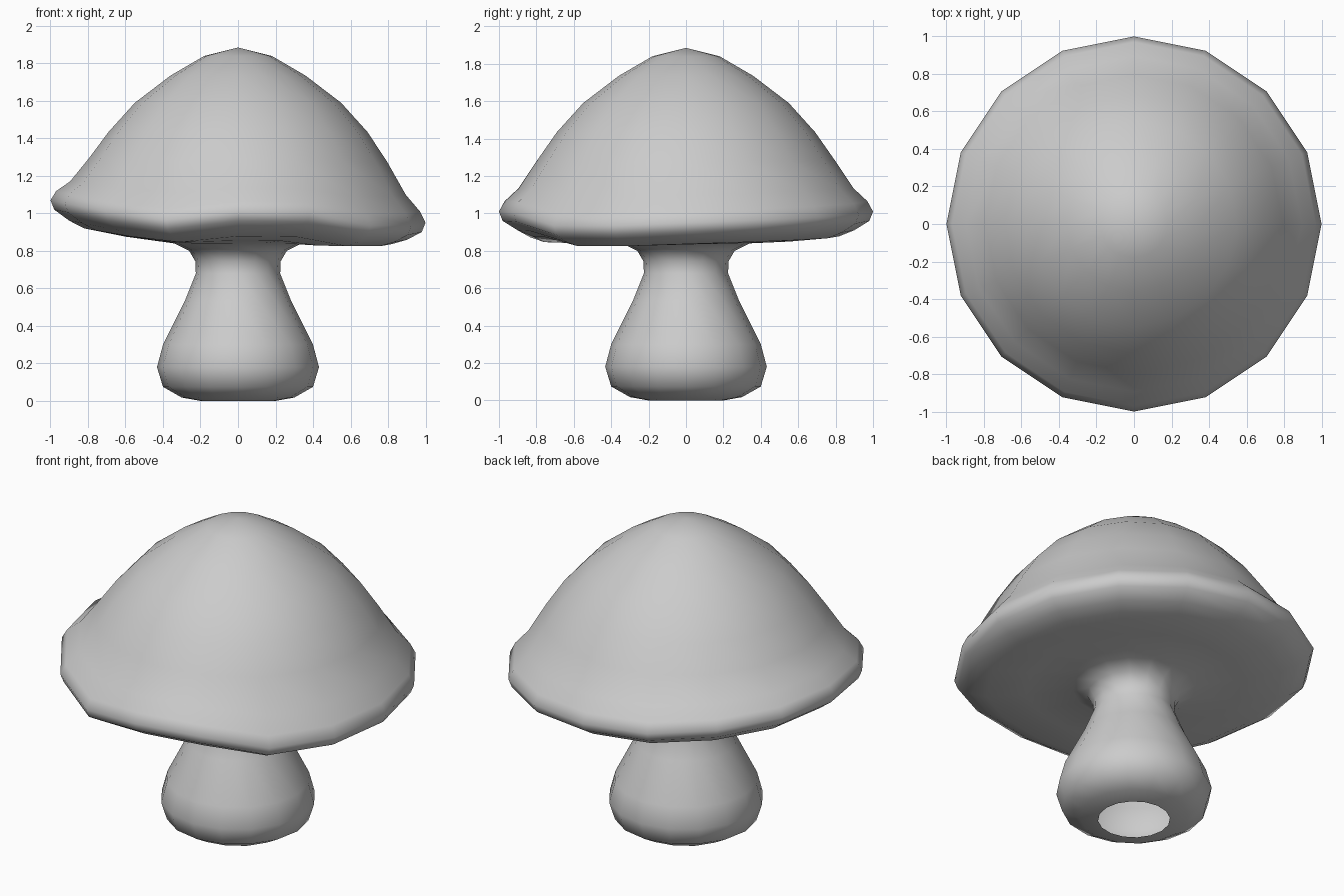
import bpy, bmesh, math

SIDES = 16

# Profile from apex to foot: radius, height, share of the rim waviness
PROFILE = [
    (0.18, 1.84, 0), (0.36, 1.735, 0), (0.55, 1.59, 0), (0.69, 1.435, 0),
    (0.795, 1.285, 0.15), (0.895, 1.135, 0.6), (0.97, 1.065, 0.9),
    (1.0, 1.01, 1), (0.98, 0.96, 1), (0.90, 0.91, 0.85), (0.82, 0.878, 0.7),
    (0.60, 0.855, 0.35), (0.34, 0.84, 0), (0.26, 0.80, 0), (0.228, 0.745, 0),
    (0.225, 0.68, 0), (0.285, 0.53, 0), (0.40, 0.30, 0), (0.432, 0.18, 0),
    (0.40, 0.075, 0), (0.30, 0.018, 0), (0.20, 0.0, 0),
]

# Height offset of the drooping rim at each of the 16 directions, from +x
DROOP = [-0.06, -0.045, -0.03, -0.015, 0.0, 0.01, 0.035, 0.05,
         0.06, 0.045, 0.0, -0.045, 0.0, -0.005, -0.075, -0.075]

# Cap and stem as one revolved skin, open under the foot
bm = bmesh.new()
apex = bm.verts.new((0, 0, 1.885))
rings = []
for r, z, w in PROFILE:
    ring = []
    for i in range(SIDES):
        a = 2 * math.pi * i / SIDES
        ring.append(bm.verts.new((r * math.cos(a), r * math.sin(a), z + w * DROOP[i])))
    rings.append(ring)

for i in range(SIDES):
    j = (i + 1) % SIDES
    bm.faces.new((apex, rings[0][i], rings[0][j]))
    for upper, lower in zip(rings, rings[1:]):
        bm.faces.new((upper[i], lower[i], lower[j], upper[j]))

for f in bm.faces:
    f.smooth = True
mesh = bpy.data.meshes.new("mushroom")
bm.to_mesh(mesh)
bm.free()
obj = bpy.data.objects.new("mushroom", mesh)
bpy.context.collection.objects.link(obj)
